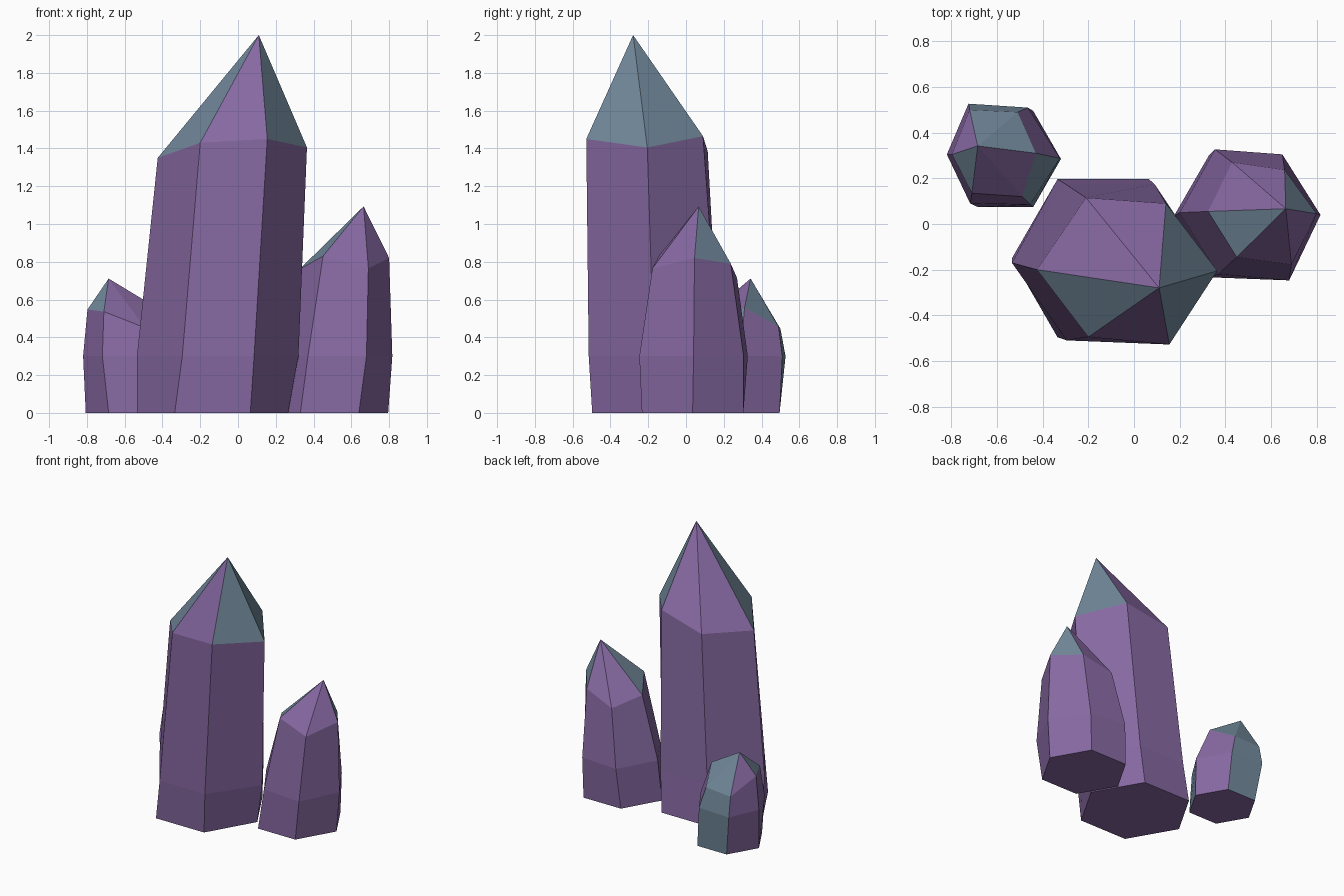
import bpy, bmesh
from math import cos, sin, pi

if "Cube" in bpy.data.objects:
    bpy.data.objects.remove(bpy.data.objects["Cube"])


def material(name, color):
    m = bpy.data.materials.new(name)
    m.diffuse_color = color
    m.use_nodes = True
    m.node_tree.nodes["Principled BSDF"].inputs["Base Color"].default_value = m.diffuse_color
    return m


PURPLE = material("purple_crystal", (0.24, 0.14, 0.36, 1))
SLATE = material("slate_facet", (0.17, 0.25, 0.33, 1))
MID_Z = 0.3


def crystal(name, centre, radius, mid, shoulder, apex, slate_tips, slate_sides=()):
    """Six-sided crystal: regular base, flared ring, uneven shoulder, off-centre tip.
    Corners run counter-clockwise from +x."""
    cx, cy = centre
    base = [(cx + radius * cos(i * pi / 3), cy + radius * sin(i * pi / 3), 0) for i in range(6)]
    bm = bmesh.new()
    rings = [[bm.verts.new(p) for p in ring]
             for ring in (base, [(x, y, MID_Z) for x, y in mid], shoulder)]
    tip = bm.verts.new(apex)
    bm.faces.new(rings[0][::-1])
    for i in range(6):
        j = (i + 1) % 6
        for low, high in zip(rings, rings[1:]):
            f = bm.faces.new((low[i], low[j], high[j], high[i]))
            f.material_index = int(i in slate_sides)
        f = bm.faces.new((rings[2][i], rings[2][j], tip))
        f.material_index = int(i in slate_tips)
    bm.normal_update()
    me = bpy.data.meshes.new(name)
    bm.to_mesh(me)
    bm.free()
    me.materials.append(PURPLE)
    me.materials.append(SLATE)
    ob = bpy.data.objects.new(name, me)
    bpy.context.collection.objects.link(ob)


# Tall central crystal
crystal("large_crystal", (-0.135, -0.15), 0.40,
        [(0.32, -0.17), (0.09, 0.175), (-0.30, 0.175),
         (-0.535, -0.17), (-0.295, -0.51), (0.085, -0.515)],
        [(0.365, -0.205, 1.405), (0.14, 0.09, 1.465), (-0.21, 0.115, 1.385),
         (-0.425, -0.20, 1.35), (-0.20, -0.495, 1.43), (0.155, -0.528, 1.45)],
        (0.11, -0.28, 2.0), (0, 3, 5))

# Medium crystal on the right
crystal("medium_crystal", (0.485, 0.035), 0.31,
        [(0.817, 0.04), (0.65, 0.305), (0.355, 0.327),
         (0.20, 0.05), (0.37, -0.22), (0.68, -0.247)],
        [(0.80, 0.045, 0.82), (0.66, 0.237, 0.79), (0.43, 0.27, 0.715),
         (0.325, 0.055, 0.76), (0.45, -0.145, 0.83), (0.69, -0.178, 0.765)],
        (0.665, 0.067, 1.093), (0, 3))

# Small crystal at the back left
crystal("small_crystal", (-0.563, 0.285), 0.243,
        [(-0.325, 0.288), (-0.465, 0.51), (-0.725, 0.527),
         (-0.82, 0.305), (-0.718, 0.09), (-0.455, 0.085)],
        [(-0.43, 0.31, 0.557), (-0.51, 0.49, 0.457), (-0.72, 0.50, 0.445),
         (-0.797, 0.305, 0.547), (-0.71, 0.135, 0.536), (-0.49, 0.12, 0.45)],
        (-0.685, 0.342, 0.711), (0, 1, 3), (1, 5))
